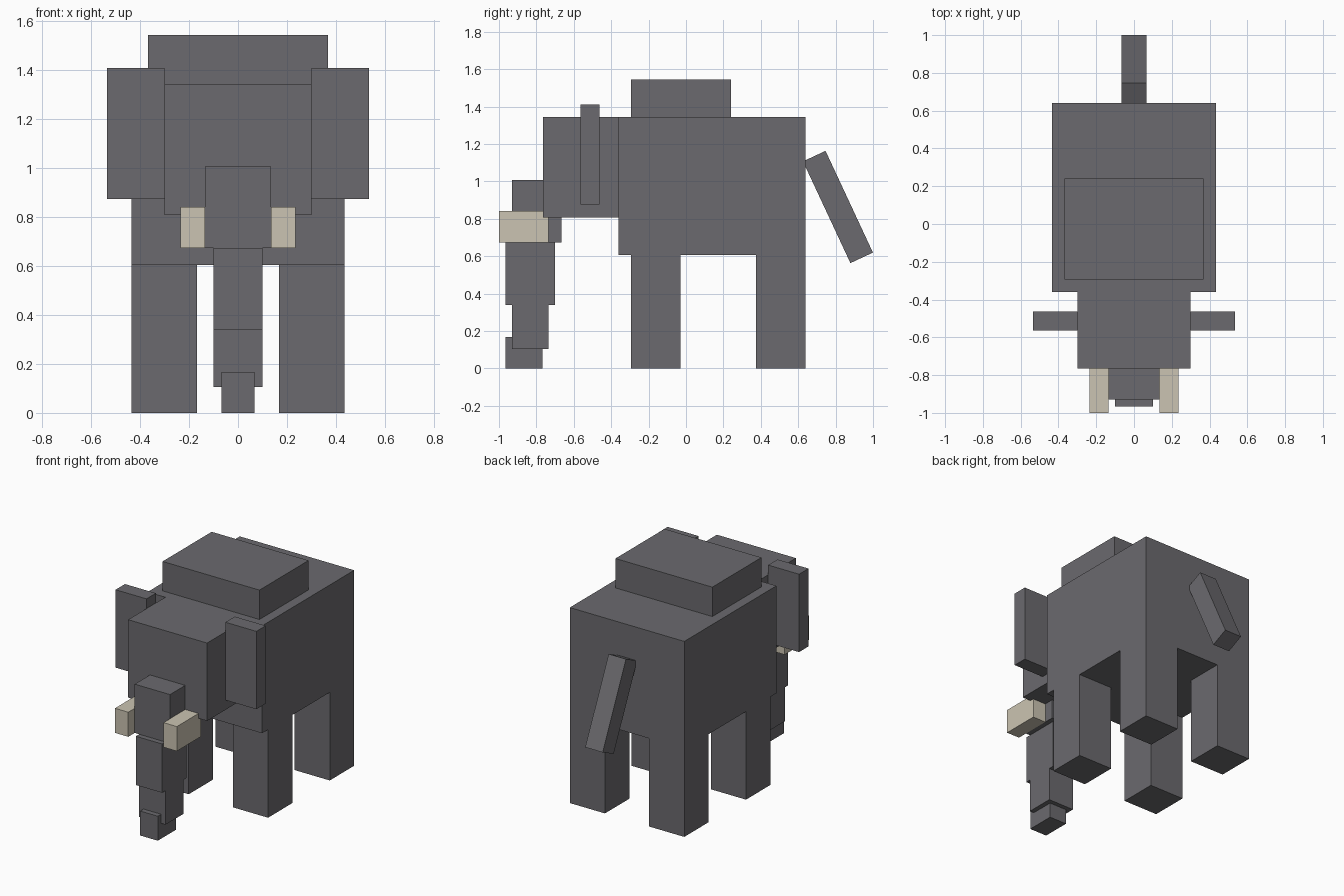
import bpy
import math

if "Cube" in bpy.data.objects:
    bpy.data.objects.remove(bpy.data.objects["Cube"])


def material(name, rgb):
    m = bpy.data.materials.new(name)
    m.diffuse_color = (*rgb, 1.0)
    m.use_nodes = True
    m.node_tree.nodes["Principled BSDF"].inputs["Base Color"].default_value = m.diffuse_color
    return m


GREY = material("grey_hide", (0.147, 0.144, 0.156))
IVORY = material("ivory", (0.597, 0.552, 0.445))


def box(name, x, y, z, mat=GREY):
    """Box from (min, max) ranges on each axis."""
    ranges = (x, y, z)
    bpy.ops.mesh.primitive_cube_add(size=1, location=[(a + b) / 2 for a, b in ranges])
    ob = bpy.context.object
    ob.name = name
    ob.scale = [b - a for a, b in ranges]
    ob.data.materials.append(mat)
    return ob


def centred(half):
    return (-half, half)


# Body, back hump and head
box("body", centred(0.435), (-0.36, 0.64), (0.605, 1.343))
box("back_hump", centred(0.368), (-0.293, 0.24), (1.343, 1.545))
box("head", centred(0.30), (-0.764, -0.36), (0.808, 1.343))

# Trunk segments, top to bottom
box("trunk_base", centred(0.134), (-0.93, -0.665), (0.673, 1.008))
box("trunk_upper", centred(0.10), (-0.966, -0.70), (0.338, 0.673))
box("trunk_lower", centred(0.10), (-0.93, -0.735), (0.105, 0.338))
box("trunk_tip", centred(0.067), (-0.966, -0.766), (0.0, 0.168))

# Mirrored parts: ears, tusks and legs
for side, s in (("left", 1), ("right", -1)):
    def span(a, b):
        return tuple(sorted((a * s, b * s)))

    box(f"{side}_ear", span(0.30, 0.535), (-0.565, -0.463), (0.875, 1.41))
    box(f"{side}_tusk", span(0.134, 0.235), (-1.0, -0.735), (0.673, 0.842), IVORY)
    box(f"{side}_front_leg", span(0.168, 0.435), (-0.295, -0.03), (0.0, 0.605))
    box(f"{side}_back_leg", span(0.168, 0.435), (0.375, 0.64), (0.0, 0.605))

# Tail, tilted away from the rump
tail = box("tail", centred(0.066), (0.746, 0.879), (0.563, 1.163))
tail.rotation_euler.x = math.radians(25)
